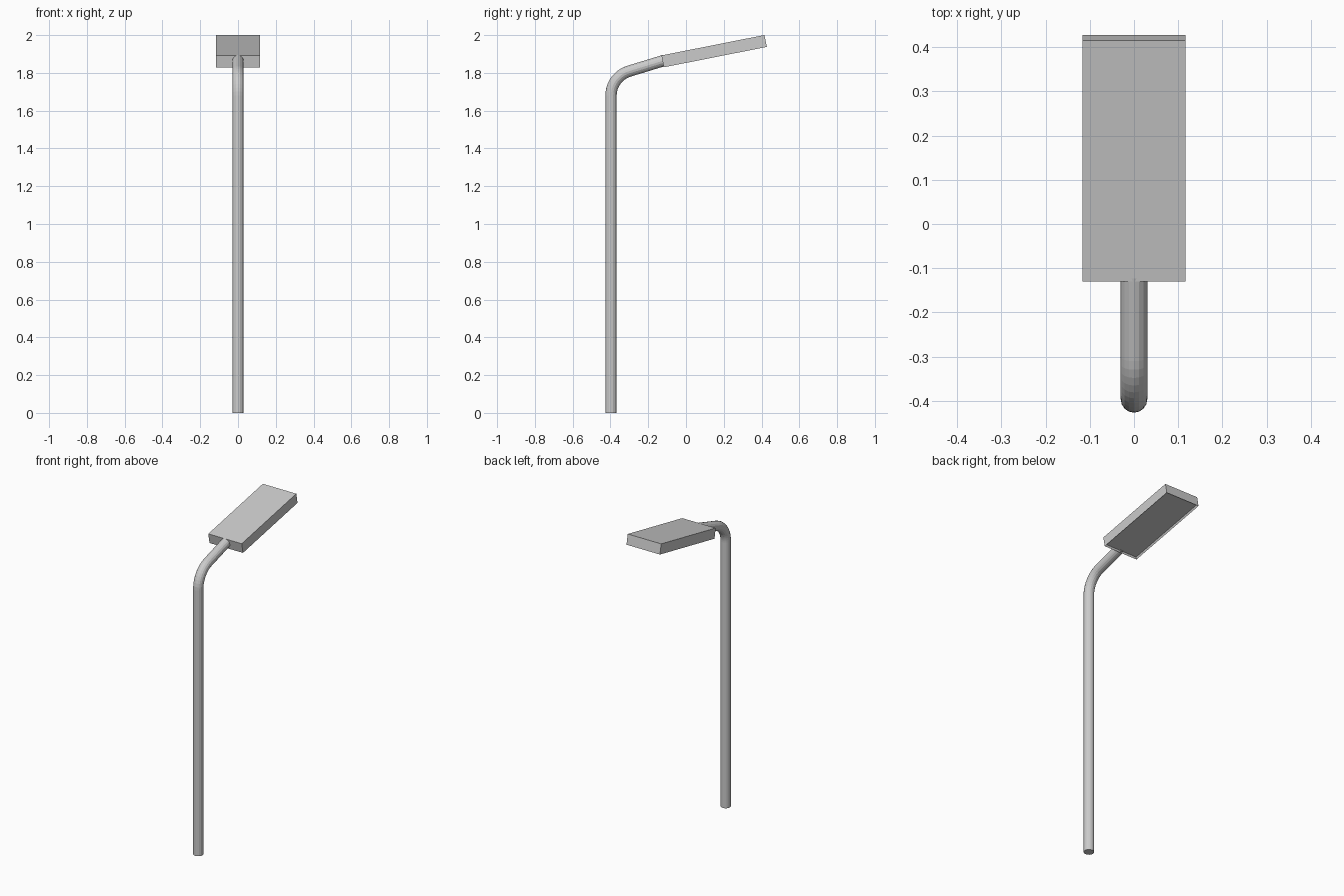
import bpy, bmesh, math
from mathutils import Vector, Matrix

if "Cube" in bpy.data.objects:
    bpy.data.objects.remove(bpy.data.objects["Cube"])

R, SIDES = 0.03, 16
POLE_Y, BEND_Z, BEND_R = -0.397, 1.68, 0.135
ARM = math.radians(17)
TILT = math.radians(11.2)


def finish(bm, name):
    bmesh.ops.recalc_face_normals(bm, faces=bm.faces)
    me = bpy.data.meshes.new(name)
    bm.to_mesh(me)
    bm.free()
    ob = bpy.data.objects.new(name, me)
    bpy.context.collection.objects.link(ob)
    return ob


# Bent pole: rings swept along straight post, elbow and arm (centre, turn angle)
stations = [(Vector((0, POLE_Y, 0)), 0.0)]
turn = math.pi / 2 - ARM
for i in range(11):
    a = turn * i / 10
    stations.append((Vector((0, POLE_Y + BEND_R * (1 - math.cos(a)),
                             BEND_Z + BEND_R * math.sin(a))), a))
end = stations[-1][0]
length = (-0.115 - end.y) / math.cos(ARM)
stations.append((end + length * Vector((0, math.cos(ARM), math.sin(ARM))), turn))

bm = bmesh.new()
rings = []
for c, a in stations:
    side = Vector((0, math.cos(a), -math.sin(a)))
    ring = []
    for k in range(SIDES):
        t = 2 * math.pi * k / SIDES
        ring.append(bm.verts.new(c + Vector((R * math.cos(t), 0, 0)) + side * R * math.sin(t)))
    rings.append(ring)
for r0, r1 in zip(rings, rings[1:]):
    for k in range(SIDES):
        n = (k + 1) % SIDES
        bm.faces.new((r0[k], r0[n], r1[n], r1[k]))
bm.faces.new(rings[0])
bm.faces.new(rings[-1])
finish(bm, "bent_pole")

# Lamp head: tilted slab with a shallow recessed panel underneath
bm = bmesh.new()
bmesh.ops.create_cube(bm, size=1, matrix=Matrix.Diagonal((0.234, 0.556, 0.064, 1)))
bm.normal_update()
bottom = [f for f in bm.faces if f.normal.z < -0.9]
bmesh.ops.inset_region(bm, faces=bottom, thickness=0.01, depth=0)
bmesh.ops.translate(bm, verts=bottom[0].verts, vec=(0, 0, 0.01))
head = finish(bm, "lamp_head")
head.location = (0, 0.149, 1.915)
head.rotation_euler = (TILT, 0, 0)
